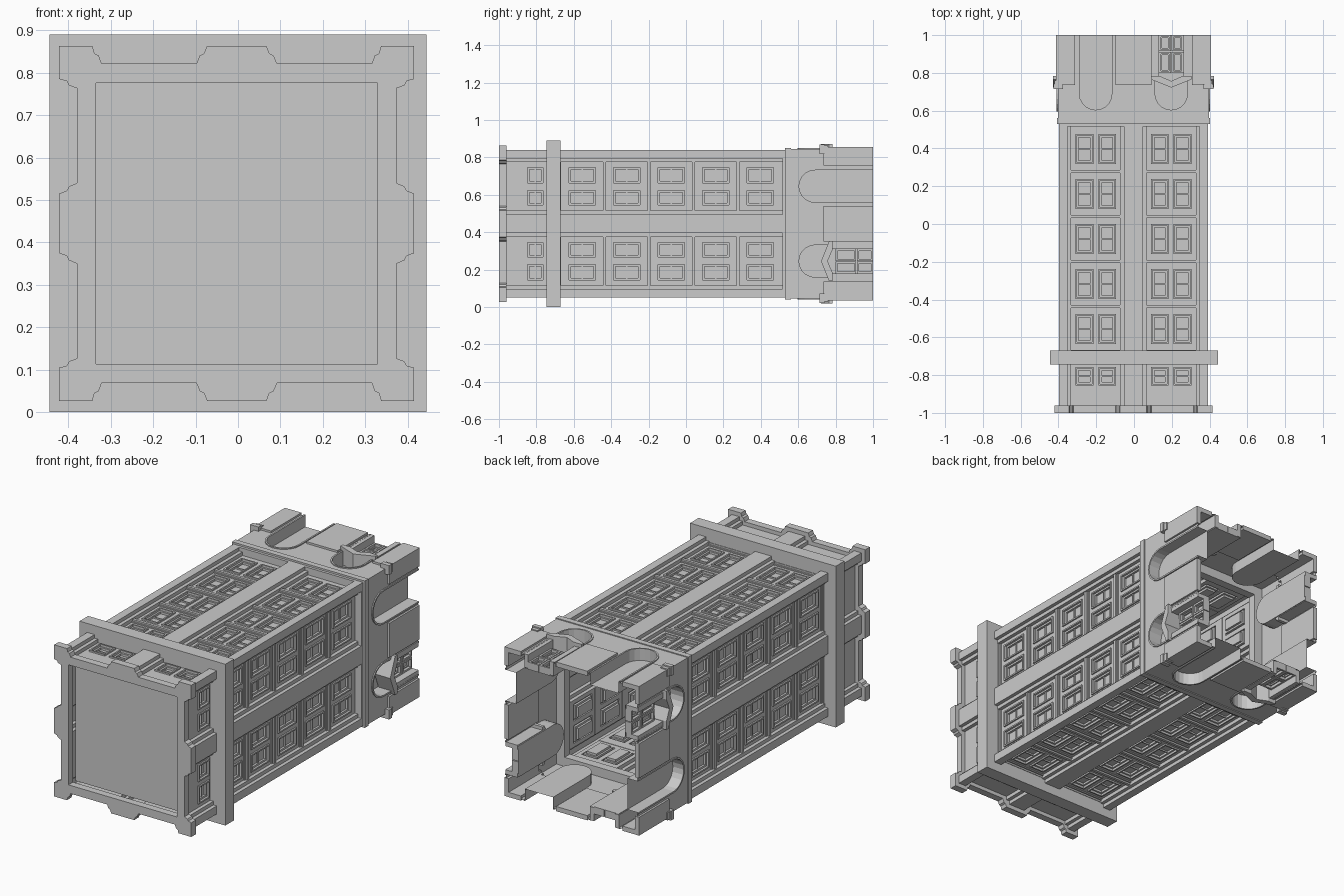
import bpy, bmesh, math
from mathutils import Vector

if "Cube" in bpy.data.objects:
    bpy.data.objects.remove(bpy.data.objects["Cube"])

CX, CZ = -0.003, 0.445          # tower axis (the tower lies along y)
SPIN = [lambda u, d: (u, d), lambda u, d: (d, -u),
        lambda u, d: (-u, -d), lambda u, d: (-d, u)]


class Part:
    """One object; geometry is given for one facade and repeated on all four.
    u = across the facade, d = outward distance from axis, h = along y."""
    def __init__(self, name, cx=CX):
        self.name, self.bm, self.cx = name, bmesh.new(), cx

    def face(self, pts):
        for s in SPIN:
            vs = []
            for u, d, h in pts:
                x, z = s(u, d)
                vs.append(self.bm.verts.new(Vector((x + self.cx, h, z + CZ))))
            self.bm.faces.new(vs)

    def box(self, u0, u1, d0, d1, h0, h1):
        self.prism([(u0, h0), (u1, h0), (u1, h1), (u0, h1)], d0, d1)

    def prism(self, poly, d0, d1):
        """Polygon in the facade plane pushed from d0 out to d1."""
        self.face([(u, d1, h) for u, h in poly])
        self.face([(u, d0, h) for u, h in reversed(poly)])
        for a, b in zip(poly, poly[1:] + poly[:1]):
            self.face([(*a[:1], d0, a[1]), (b[0], d0, b[1]), (b[0], d1, b[1]), (a[0], d1, a[1])])

    def strip(self, a, b):
        """Join two equally long point rows with quads."""
        for i in range(len(a) - 1):
            self.face([a[i], a[i + 1], b[i + 1], b[i]])

    def panel(self, u0, u1, h0, h1, steps):
        """Nested rectangles (inset, d) closed by a final face."""
        def loop(i, d):
            return [(u0 + i, d, h0 + i), (u1 - i, d, h0 + i), (u1 - i, d, h1 - i),
                    (u0 + i, d, h1 - i), (u0 + i, d, h0 + i)]
        loops = [loop(*s) for s in steps]
        for a, b in zip(loops, loops[1:]):
            self.strip(a, b)
        self.face(loops[-1][:4])

    def ring(self, outer, inner, h0, h1):
        """Collar round the tower; outer is a (u, d) row for one facade."""
        self.strip([(u, d, h0) for u, d in outer], [(u, d, h1) for u, d in outer])
        for h in (h0, h1):
            self.face([(u, d, h) for u, d in outer] + [(inner, inner, h), (-inner, inner, h)])
        self.strip([(-inner, inner, h0), (inner, inner, h0)],
                   [(-inner, inner, h1), (inner, inner, h1)])

    def done(self):
        bmesh.ops.remove_doubles(self.bm, verts=self.bm.verts, dist=1e-5)
        bmesh.ops.recalc_face_normals(self.bm, faces=self.bm.faces)
        me = bpy.data.meshes.new(self.name)
        self.bm.to_mesh(me)
        self.bm.free()
        bpy.context.collection.objects.link(bpy.data.objects.new(self.name, me))


def mirrored(half):
    return half + [(-u, d) for u, d in reversed(half)]


def square(r):
    return [(-r, r), (r, r)]


WALL = 0.355
TOP, BOT = -0.96, 0.53

# stepped piers at corners and facade centres
piers = Part("piers")
row = mirrored([(-.395, .395), (-.35, .395), (-.35, .375), (-.33, .375), (-.33, WALL),
                (-.07, WALL), (-.07, .375), (-.05, .375), (-.05, .395)])
for a, b in zip(row, row[1:]):
    if not (a[1] == b[1] == WALL):
        piers.strip([(*a, TOP), (*b, TOP)], [(*a, BOT), (*b, BOT)])
piers.done()

# recessed bays with paired framed windows
bays, sashes, ribs = Part("window_bays"), Part("window_sashes"), Part("floor_ribs")
floors = [(-.855, -.757)] + [(-.634 + .238 * k, -.476 + .238 * k) for k in range(5)]
hs = [TOP] + [h for f in floors for h in f] + [BOT]
for sgn in (-1, 1):
    us = sorted(sgn * u for u in (.07, .093, .185, .211, .308, .33))
    for i in range(5):
        for j in range(len(hs) - 1):
            u0, u1, h0, h1 = us[i], us[i + 1], hs[j], hs[j + 1]
            if i % 2 and j % 2:
                bays.panel(u0, u1, h0, h1, [(0, WALL), (0, WALL + .008), (.008, WALL + .008),
                                            (.008, WALL - .004), (.018, WALL - .004),
                                            (.018, WALL - .016)])
                m = (h0 + h1) / 2
                sashes.box(u0 + .018, u1 - .018, WALL - .016, WALL - .008, m - .003, m + .003)
            else:
                bays.panel(u0, u1, h0, h1, [(0, WALL)])
    for k in range(5):
        h = -.675 + .238 * k
        ribs.box(us[0], us[-1], WALL - .002, WALL + .015, h - .008, h + .008)
        ribs.box(us[0], us[-1], WALL - .002, WALL + .006, h - .016, h + .016)
for p in (bays, sashes, ribs):
    p.done()

# notched parapet and sunken roof
parapet = Part("parapet")
crown = mirrored([(-.418, .418), (-.34, .418), (-.335, .4), (-.325, .395), (-.318, .376),
                  (-.095, .376), (-.087, .395), (-.077, .4), (-.07, .418)])
parapet.ring(crown, .331, -1.0, TOP)
parapet.done()
roof = Part("roof")
roof.face([(-.331, .331, -.94), (.331, .331, -.94), (0, 0, -.94)])
roof.done()

# big upper cornice and lower belt course
cornice = Part("upper_cornice", cx=0)
cornice.ring(square(.4445), .34, -.745, -.67)
cornice.done()
belt = Part("belt_course")
belt.ring(square(.395), .35, .515, .53)
belt.ring(square(.405), .35, .53, .562)
belt.done()

# base storey with two arched openings in each facade
AC, AR, AH = .2, .086, .69


def arch(c, r, n=10):
    pts = [(c - r * math.cos(math.pi * i / n), AH - r * math.sin(math.pi * i / n))
           for i in range(n + 1)]
    return [(c - r, 1.0)] + pts + [(c + r, 1.0)]


base, trim = Part("base_walls"), Part("arch_trim")
D = .4
holes = arch(-AC, AR) + arch(AC, AR)
base.face([(u, D, h) for u, h in [(.4, 1.0), (.4, .56), (-.4, .56), (-.4, 1.0)] + holes])
for c, depth in ((-AC, .06), (AC, .075)):
    a, b = arch(c, AR), arch(c, AR + .009)
    base.strip([(u, D, h) for u, h in a], [(u, D - depth, h) for u, h in a])
    base.face([(u, D - depth, h) for u, h in a])
    for r0, r1 in ((D, D + .006),):
        trim.strip([(u, r1, h) for u, h in a], [(u, r1, h) for u, h in b])
        trim.strip([(u, r0, h) for u, h in a], [(u, r1, h) for u, h in a])
        trim.strip([(u, r0, h) for u, h in b], [(u, r1, h) for u, h in b])
base.done()
trim.done()

# thicker pier feet with small corner caps
feet = Part("pier_feet")
feet.box(-.095, .095, .385, .411, .735, 1.0)
for s in (-1, 1):
    a, b = sorted((s * .411, s * .31))
    feet.box(a, b, .385, .411, .735, 1.0)
    a, b = sorted((s * .424, s * .372))
    feet.box(a, b, .385, .424, .715, .74)
    a, b = sorted((s * .417, s * .375))
    feet.box(a, b, .385, .417, .74, .76)
feet.done()

# gabled entrance canopy and panelled door
canopy, door = Part("entrance_canopy"), Part("entrance_door")
canopy.prism([(AC - .107, .765), (AC, .722), (AC + .107, .765), (AC + .107, .783),
              (AC + .06, .783), (AC, .757), (AC - .06, .783), (AC - .107, .783)], .33, .426)
for s in (-1, 1):
    canopy.box(AC + s * .077 - .012, AC + s * .077 + .012, .33, .405, .783, 1.0)
canopy.done()
for u0, u1 in ((.135, .198), (.202, .265)):
    for h0, h1 in ((.8, .91), (.915, 1.0)):
        door.panel(u0, u1, h0, h1, [(0, .325), (0, .365), (.01, .365), (.01, .35),
                                    (.016, .35), (.016, .342)])
door.done()
